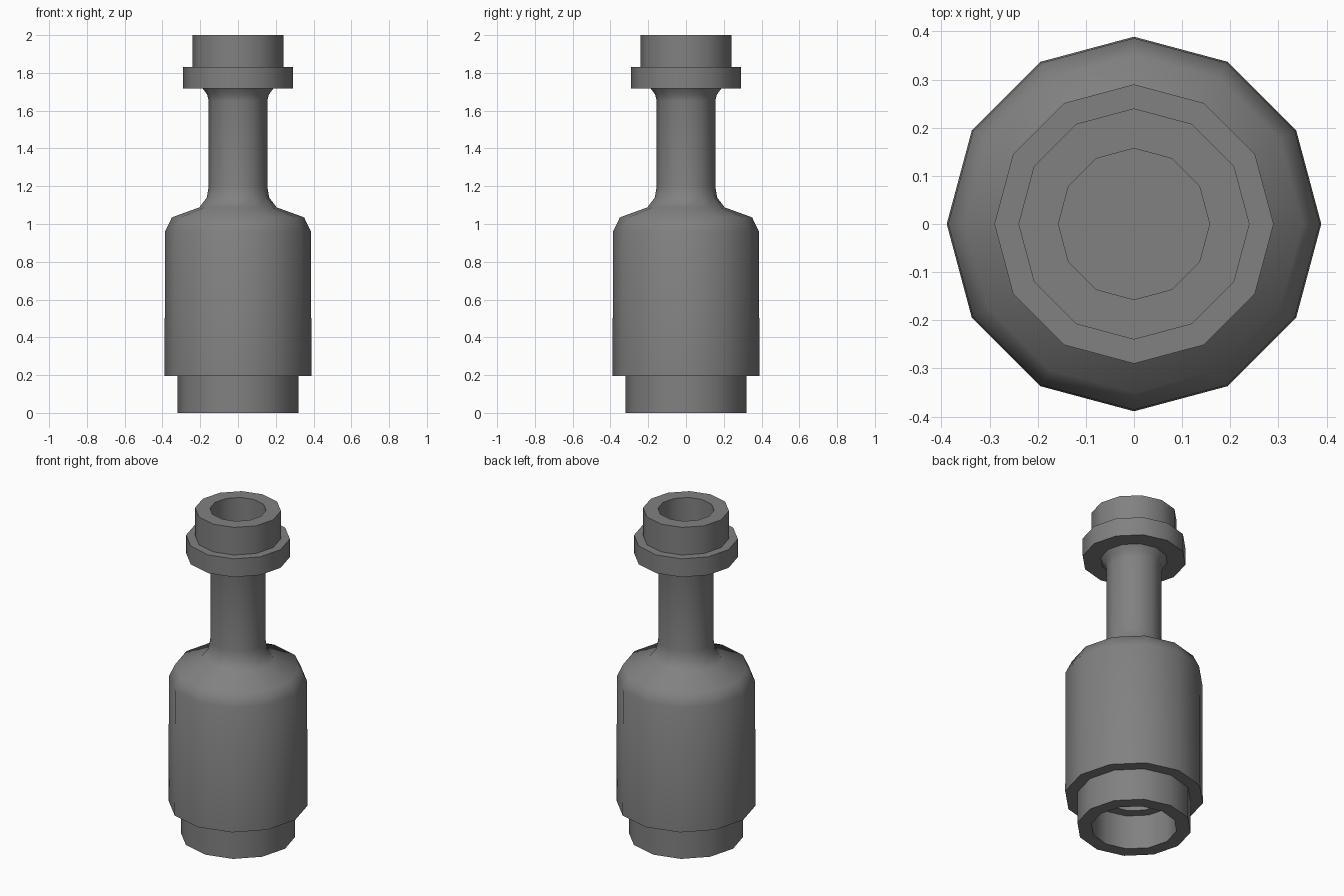
import bpy
import bmesh
from math import cos, sin, tau, radians

SIDES = 12

if "Cube" in bpy.data.objects:
    bpy.data.objects.remove(bpy.data.objects["Cube"])

grey = bpy.data.materials.new("mid_grey")
grey.use_nodes = True
colour = (0.22, 0.22, 0.22, 1)
grey.diffuse_color = colour
grey.node_tree.nodes["Principled BSDF"].inputs["Base Color"].default_value = colour


def lathe(name, profile):
    """Turn a (radius, height) profile about z, outer side to the right."""
    bm = bmesh.new()
    rings = [[bm.verts.new((r * cos(tau * i / SIDES), r * sin(tau * i / SIDES), z))
              for i in range(SIDES)] for r, z in profile]
    for low, high in zip(rings, rings[1:]):
        for i in range(SIDES):
            j = (i + 1) % SIDES
            bm.faces.new((low[i], low[j], high[j], high[i]))
    bmesh.ops.remove_doubles(bm, verts=bm.verts, dist=0.0001)
    mesh = bpy.data.meshes.new(name)
    bm.to_mesh(mesh)
    bm.free()
    mesh.materials.append(grey)
    obj = bpy.data.objects.new(name, mesh)
    bpy.context.collection.objects.link(obj)
    bpy.ops.object.select_all(action="DESELECT")
    bpy.context.view_layer.objects.active = obj
    obj.select_set(True)
    bpy.ops.object.shade_smooth_by_angle(angle=radians(55))


# Hollow foot with a stepped socket underneath
lathe("foot", [(0, 0.9), (0.18, 0.9), (0.18, 0.21), (0.24, 0.21),
               (0.24, 0), (0.32, 0), (0.32, 0.195)])

# Body, rounded shoulder and slim neck with a flared top
lathe("body_and_neck", [(0.32, 0.195), (0.389, 0.195), (0.386, 0.96),
                        (0.35, 1.035), (0.205, 1.088), (0.165, 1.14),
                        (0.155, 1.2), (0.155, 1.65), (0.163, 1.685),
                        (0.188, 1.718)])

# Wide collar under the mouth
lathe("collar", [(0.188, 1.718), (0.29, 1.718), (0.29, 1.83), (0.24, 1.83)])

# Mouth rim with a round recess
lathe("mouth", [(0.24, 1.83), (0.24, 2), (0.157, 2), (0.157, 1.75), (0, 1.75)])
